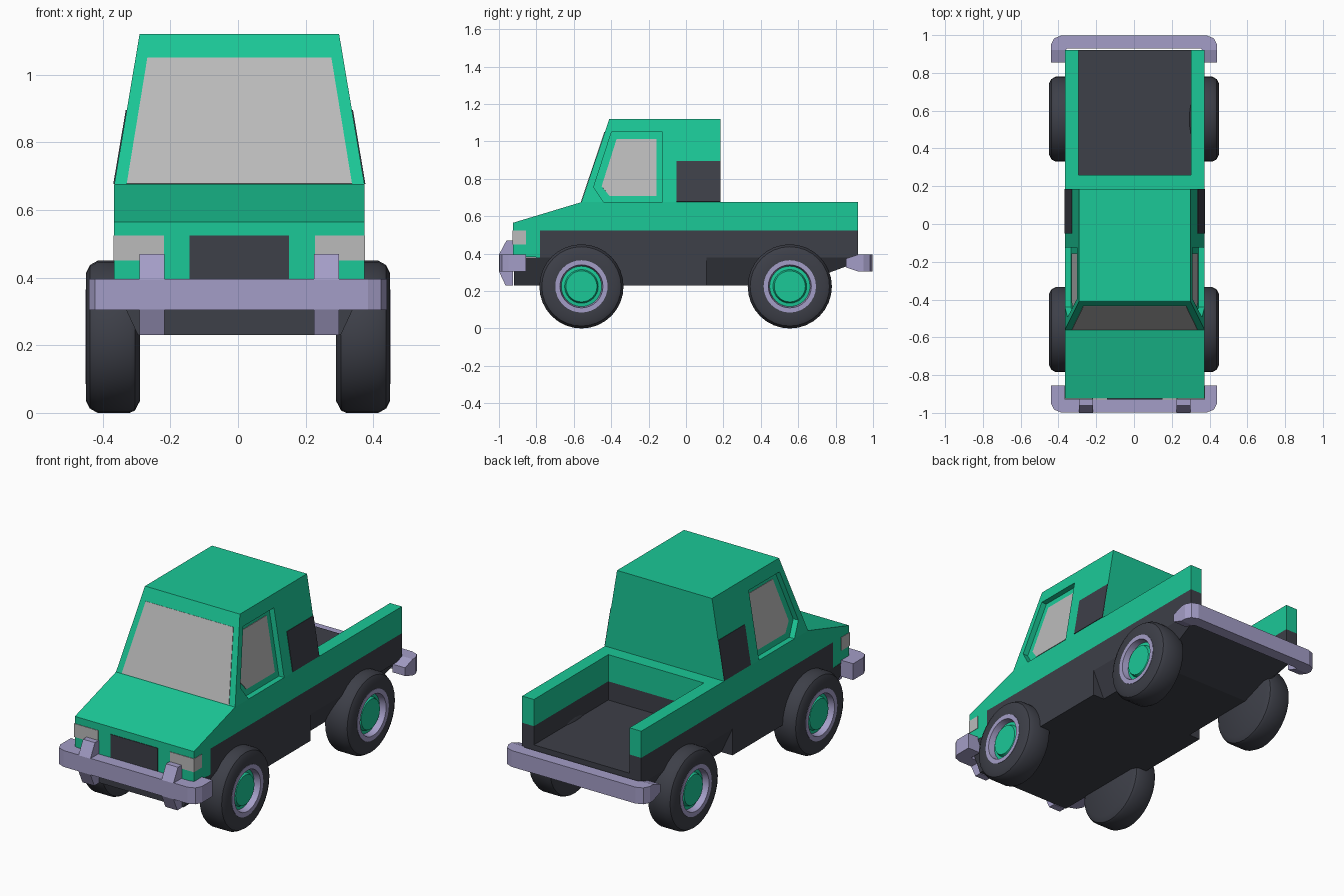
import bpy, bmesh
from math import sin, cos, tau, radians
from mathutils import Vector

if "Cube" in bpy.data.objects:
    bpy.data.objects.remove(bpy.data.objects["Cube"])

def material(name, rgb):
    m = bpy.data.materials.new(name)
    m.diffuse_color = (*rgb, 1)
    m.use_nodes = True
    m.node_tree.nodes["Principled BSDF"].inputs["Base Color"].default_value = m.diffuse_color
    return m

GREEN = material("green_paint", (0.011, 0.58, 0.31))
DARK = material("dark_plastic", (0.047, 0.05, 0.065))
LILAC = material("lilac_metal", (0.37, 0.34, 0.57))
GLASS = material("grey_glass", (0.5, 0.5, 0.5))
CX = 0.004  # body sits slightly off the wheel centre line

def loft(name, loops, mat, cx=CX, smooth=False):
    """Closed solid through equal-length loops of points."""
    bm = bmesh.new()
    rings = [[bm.verts.new((x + cx, y, z)) for x, y, z in lp] for lp in loops]
    n = len(rings[0])
    for a, b in zip(rings, rings[1:]):
        for i in range(n):
            j = (i + 1) % n
            bm.faces.new((a[i], a[j], b[j], b[i]))
    bm.faces.new(rings[0])
    bm.faces.new(rings[-1])
    bmesh.ops.recalc_face_normals(bm, faces=bm.faces)
    me = bpy.data.meshes.new(name)
    bm.to_mesh(me)
    bm.free()
    me.materials.append(mat)
    ob = bpy.data.objects.new(name, me)
    bpy.context.collection.objects.link(ob)
    if smooth:
        bpy.ops.object.select_all(action='DESELECT')
        ob.select_set(True)
        bpy.context.view_layer.objects.active = ob
        bpy.ops.object.shade_smooth_by_angle(angle=radians(30))
    return ob

def prism(name, yz, x0, x1, mat):
    return loft(name, [[(x, y, z) for y, z in yz] for x in (x0, x1)], mat)

def box(name, x0, x1, y0, y1, z0, z1, mat):
    return prism(name, [(y0, z0), (y1, z0), (y1, z1), (y0, z1)], x0, x1, mat)

def panel(name, pts, out, mat):
    """Thin plate lying on a surface, raised slightly along out."""
    return loft(name, [[Vector(p) + Vector(out) * d for p in pts] for d in (-0.004, 0.003)], mat)

# Green lower body with nose, hood and the rim in front of the bed
prism("body_shell", [(-.925, .385), (-.925, .565), (-.56, .675), (.26, .675),
                     (.26, .525), (-.78, .525), (-.78, .38)], -.37, .37, GREEN)

# Dark chassis: narrow-bottomed ends, full-width middle
def section(y, top, bottom, low_w):
    return [(-.37, y, top), (.37, y, top), (.37, y, .38),
            (low_w, y, bottom), (-low_w, y, bottom), (-.37, y, .38)]

box("chassis_nose_top", -.36, .36, -.78, -.48, .375, .525, DARK)
loft("chassis_nose", [section(y, .3801, .23, .30) for y in (-.92, -.78)], DARK)
loft("chassis_front", [section(y, .525, .23, .30) for y in (-.78, -.48)], DARK)
box("chassis_middle", -.37, .37, -.48, .11, .23, .525, DARK)
loft("chassis_rear", [section(.11, .42, .23, .30), section(.58, .42, .23, .30),
                      section(.92, .42, .355, .34)], DARK)
box("bed_front_wall", -.37, .37, .11, .26, .42, .525, DARK)

# Cab with tapered sides and raked front
def cab_x(z):
    return .37 - .075 * (z - .675) / .445

cab = loft("cab", [[(-.37, -.56, .675), (.37, -.56, .675), (.37, .185, .675), (-.37, .185, .675)],
                   [(-.295, -.41, 1.12), (.295, -.41, 1.12), (.295, .185, 1.12), (-.295, .185, 1.12)]],
           GREEN)

# Windscreen on the raked front
def cab_y(z):
    return -.56 + .15 * (z - .675) / .445

panel("windscreen", [(x, cab_y(z), z) for x, z in
                     ((-.333, .677), (.333, .677), (.272, 1.05), (-.272, 1.05))],
      (0, -.95, .32), GLASS)

OPENING = [(-.398, 1.05), (-.125, 1.05), (-.125, .66), (-.43, .66), (-.494, .755)]
PANE = [(-.371, 1.013), (-.157, 1.013), (-.157, .708), (-.409, .708), (-.451, .76)]

for s, side in ((1, "right"), (-1, "left")):
    # Recessed side window
    cutter = loft("cutter", [[(s * (cab_x(z) + d), y, z) for y, z in OPENING]
                             for d in (-.032, .1)], GREEN)
    cutter.hide_render = True
    mod = cab.modifiers.new("window_recess", 'BOOLEAN')
    mod.operation, mod.object, mod.solver = 'DIFFERENCE', cutter, 'EXACT'
    bpy.context.view_layer.objects.active = cab
    bpy.ops.object.modifier_apply(modifier=mod.name)
    bpy.data.objects.remove(cutter)
    panel(side + "_window", [(s * (cab_x(z) - .032), y, z) for y, z in PANE], (s, 0, .17), GLASS)
    # Dark panel behind the door
    panel(side + "_cab_panel", [(s * cab_x(z), y, z) for y, z in
                                ((-.05, .677), (.185, .677), (.185, .895), (-.05, .895))],
          (s, 0, .17), DARK)
    # Bed side: dark base and green top
    x0, x1 = sorted((s * .297, s * .37))
    box(side + "_bed_base", x0, x1, .26, .92, .42, .525, DARK)
    box(side + "_bed_side", x0, x1, .26, .92, .525, .675, GREEN)
    # Wrap-around headlight
    x0, x1 = sorted((s * .223, s * .372))
    box(side + "_headlight", x0, x1, -.928, -.855, .45, .525, GLASS)
    # Bumper overrider
    x0, x1 = sorted((s * .221, s * .295))
    prism(side + "_overrider", [(-.925, .47), (-.96, .47), (-1, .395), (-1, .305),
                                (-.965, .23), (-.925, .23)], x0, x1, LILAC)

# Grille
box("grille", -.147, .147, -.928, -.91, .395, .525, DARK)

# Bumpers: wrapped bar swept around the corners
def bumper(name, s, tip):
    half = [(.44, .855, .36, .855, tip), (.44, .922, .36, .922, .046),
            (.44, .95, .355, .928, .046), (.423, .983, .35, .929, .046),
            (.385, .998, .34, .93, .046)]
    path = half + [(-a, b, -c, d, h) for a, b, c, d, h in reversed(half)]
    loft(name, [[(a, s * b, .35 - h), (a, s * b, .35 + h), (c, s * d, .35 + h), (c, s * d, .35 - h)]
                for a, b, c, d, h in path], LILAC, cx=0)

bumper("front_bumper", -1, .046)
bumper("rear_bumper", 1, .023)

# Wheels turned around the axle
TYRE = [(.29, .19), (.305, .218), (.32, .225), (.415, .225), (.438, .212), (.449, .19), (.449, .14), (.41, .14)]
RIM = [(.405, .14), (.451, .14), (.451, .115), (.415, .108)]
HUB = [(.40, .11), (.416, .108), (.418, .09), (.435, .083)]

def turned(name, profile, s, y, mat):
    loops = [[(s * x, y + r * cos(i * tau / 32), .225 + r * sin(i * tau / 32)) for i in range(32)]
             for x, r in profile]
    loft(name, loops, mat, cx=0, smooth=True)

for end, y in (("front", -.559), ("rear", .555)):
    for s, side in ((1, "right"), (-1, "left")):
        turned(f"{end}_{side}_tyre", TYRE, s, y, DARK)
        turned(f"{end}_{side}_rim", RIM, s, y, LILAC)
        turned(f"{end}_{side}_hub", HUB, s, y, GREEN)
